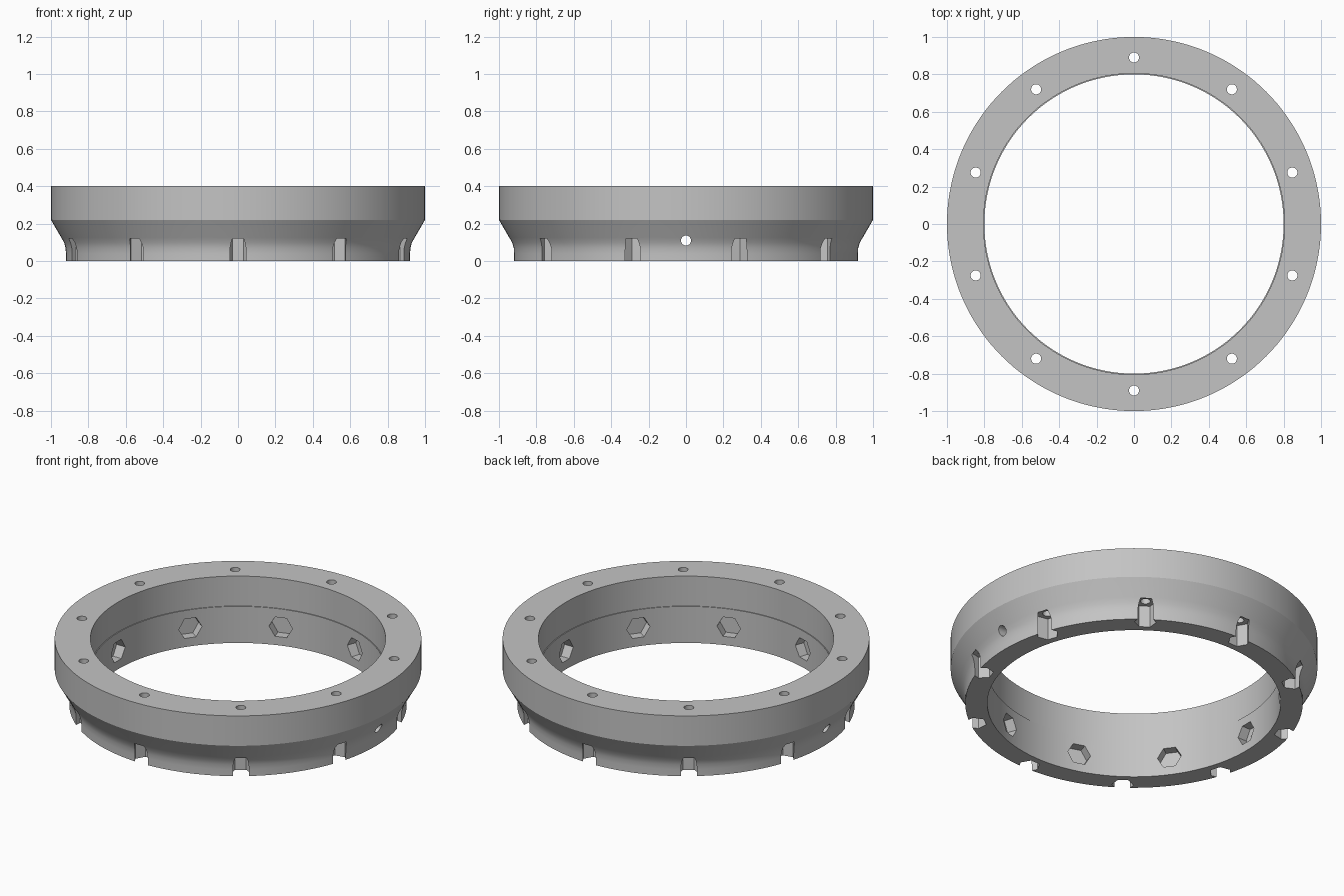
import bpy
import bmesh
from math import cos, sin, pi, radians
from mathutils import Matrix

cube = bpy.data.objects.get("Cube")
if cube:
    bpy.data.objects.remove(cube, do_unlink=True)

# Single grey material
grey = bpy.data.materials.new("plain grey")
grey.use_nodes = True
colour = (0.55, 0.55, 0.55, 1)
grey.diffuse_color = colour
grey.node_tree.nodes["Principled BSDF"].inputs["Base Color"].default_value = colour


def make_object(name, bm):
    mesh = bpy.data.meshes.new(name)
    bmesh.ops.recalc_face_normals(bm, faces=bm.faces)
    bm.to_mesh(mesh)
    bm.free()
    mesh.materials.append(grey)
    obj = bpy.data.objects.new(name, mesh)
    bpy.context.collection.objects.link(obj)
    return obj


def lathe(name, profile, steps):
    """Revolve a closed (radius, height) profile about z."""
    bm = bmesh.new()
    rings = []
    for i in range(steps):
        a = 2 * pi * i / steps
        rings.append([bm.verts.new((r * cos(a), r * sin(a), z)) for r, z in profile])
    n = len(profile)
    for i in range(steps):
        p, q = rings[i], rings[(i + 1) % steps]
        for j in range(n):
            k = (j + 1) % n
            bm.faces.new((p[j], q[j], q[k], p[k]))
    return make_object(name, bm)


def prisms(name, angles, sides, radius, start, end, place):
    """Prisms along local z from start to end, repeated about the ring axis."""
    bm = bmesh.new()
    for a in angles:
        m = Matrix.Rotation(radians(a), 4, 'Z') @ place
        m = m @ Matrix.Translation((0, 0, (start + end) / 2))
        # Quarter turn puts the hexagon corners sideways
        m = m @ Matrix.Rotation(pi / 2, 4, 'Z')
        made = bmesh.ops.create_cone(bm, cap_ends=True, segments=sides, radius1=radius,
                                     radius2=radius, depth=end - start)["verts"]
        # Align the first corner with local x before placing
        first = max(made, key=lambda v: v.co.x)
        turn = Matrix.Rotation(-math_angle(first.co), 4, 'Z')
        bmesh.ops.transform(bm, matrix=m @ turn, verts=made)
    obj = make_object(name, bm)
    obj.hide_render = True
    return obj


def math_angle(co):
    return co.xy.angle_signed((1, 0)) if co.xy.length else 0


# Flanged ring body with a small inner ledge and a tapered outside
ring = lathe("flanged_ring", [
    (0.805, 0.4), (1, 0.4), (1, 0.22), (0.945, 0.125), (0.93, 0.098),
    (0.922, 0.07), (0.92, 0.04), (0.92, 0), (0.8, 0), (0.8, 0.22), (0.805, 0.22)], 144)

upright = Matrix.Translation((0.89, 0, 0))
radial = Matrix.Translation((0, 0, 0.11)) @ Matrix.Rotation(pi / 2, 4, 'Y')
bolt_angles = [18 + 36 * i for i in range(10)]
wall_angles = [36 * i for i in range(10)]

cutters = [
    # Nut pockets open to the outside and below
    prisms("nut_pocket_cutter", bolt_angles, 6, 0.06, -0.1, 0.13, upright),
    # Bolt holes down from the top face
    prisms("bolt_hole_cutter", bolt_angles, 24, 0.027, 0.1, 0.5, upright),
    # Hexagonal recesses in the inner wall
    prisms("wall_recess_cutter", wall_angles, 6, 0.067, 0.7, 0.855, radial),
    # Two opposite cross holes
    prisms("cross_hole_cutter", [0, 180], 24, 0.027, 0.75, 1.1, radial),
]
for cutter in cutters:
    mod = ring.modifiers.new(cutter.name, 'BOOLEAN')
    mod.operation = 'DIFFERENCE'
    mod.solver = 'EXACT'
    mod.object = cutter

# Bake the cuts and discard the cutters
graph = bpy.context.evaluated_depsgraph_get()
baked = bpy.data.meshes.new_from_object(ring.evaluated_get(graph))
ring.modifiers.clear()
ring.data = baked
baked.materials.clear()
baked.materials.append(grey)
for cutter in cutters:
    bpy.data.objects.remove(cutter, do_unlink=True)

for obj in bpy.context.selected_objects:
    obj.select_set(False)
ring.select_set(True)
bpy.context.view_layer.objects.active = ring
bpy.ops.object.shade_smooth_by_angle(angle=radians(25))
